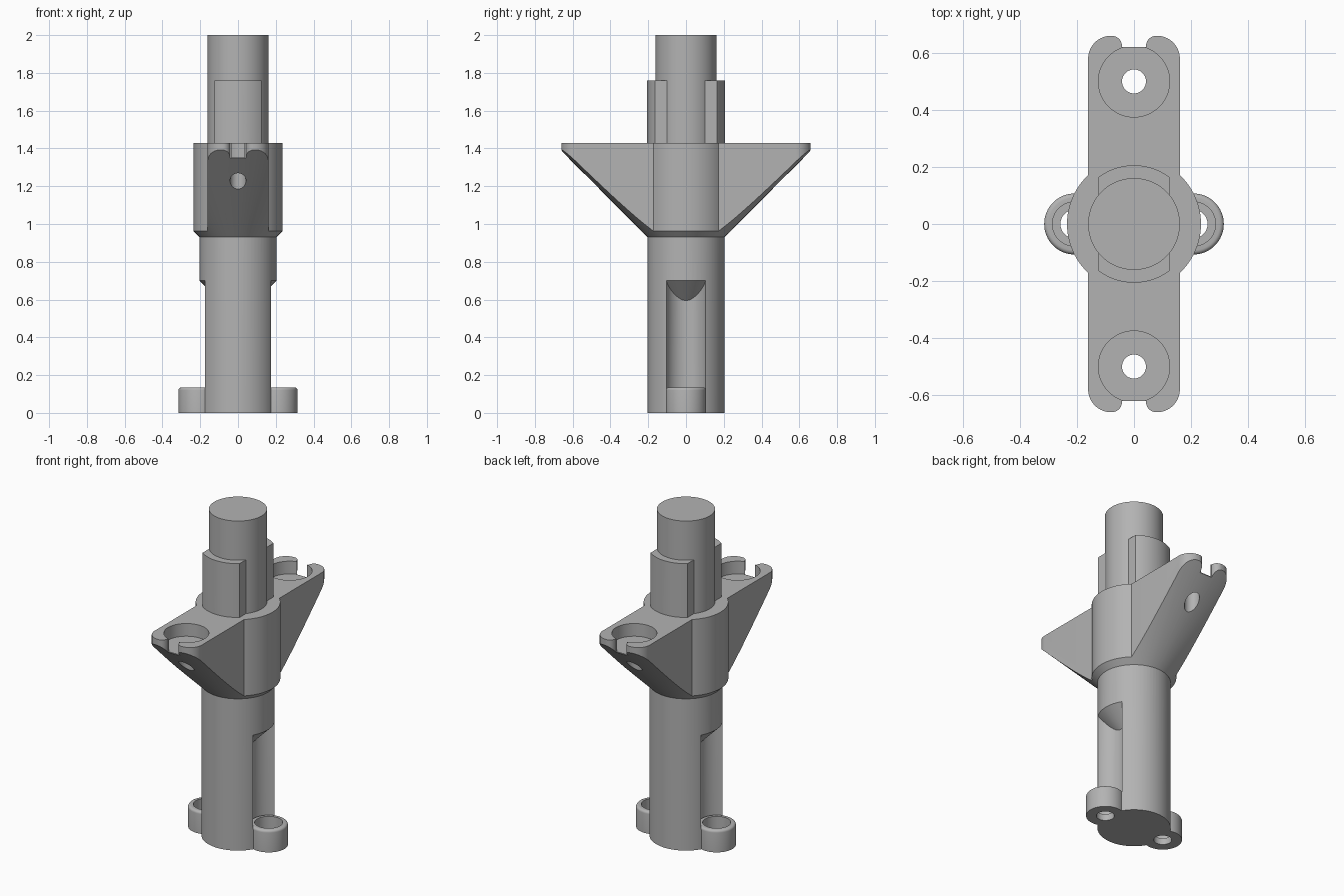
import bpy
import bmesh
from math import cos, sin, pi, radians
from mathutils import Matrix, Vector

if "Cube" in bpy.data.objects:
    bpy.data.objects.remove(bpy.data.objects["Cube"], do_unlink=True)

grey = bpy.data.materials.new("plain_grey")
grey.use_nodes = True
grey.diffuse_color = (0.45, 0.45, 0.45, 1)
grey.node_tree.nodes["Principled BSDF"].inputs["Base Color"].default_value = (0.45, 0.45, 0.45, 1)


def add_object(name, bm):
    bmesh.ops.recalc_face_normals(bm, faces=bm.faces)
    mesh = bpy.data.meshes.new(name)
    bm.to_mesh(mesh)
    bm.free()
    mesh.materials.append(grey)
    obj = bpy.data.objects.new(name, mesh)
    bpy.context.collection.objects.link(obj)
    return obj


def lathe(name, profile, x=0, y=0, sides=96):
    """Closed solid turned around a vertical axis from (radius, height) pairs."""
    bm = bmesh.new()
    rings = []
    for r, z in profile:
        rings.append([bm.verts.new((x + r * cos(2 * pi * i / sides),
                                    y + r * sin(2 * pi * i / sides), z)) for i in range(sides)])
    for low, high in zip(rings, rings[1:]):
        for i in range(sides):
            j = (i + 1) % sides
            bm.faces.new((low[i], low[j], high[j], high[i]))
    bm.faces.new(rings[0][::-1])
    bm.faces.new(rings[-1])
    return add_object(name, bm)


def prism(name, outline, z0, z1):
    """Plan outline pulled up from z0 to z1."""
    bm = bmesh.new()
    face = bm.faces.new([bm.verts.new((x, y, z0)) for x, y in outline])
    top = bmesh.ops.extrude_face_region(bm, geom=[face])["geom"]
    bmesh.ops.translate(bm, vec=(0, 0, z1 - z0),
                        verts=[v for v in top if isinstance(v, bmesh.types.BMVert)])
    return add_object(name, bm)


def combine(target, tool, operation):
    """Apply an exact boolean and discard the tool."""
    mod = target.modifiers.new("combine", "BOOLEAN")
    mod.operation = operation
    mod.solver = "EXACT"
    mod.object = tool
    tool.hide_render = True
    bpy.context.view_layer.objects.active = target
    bpy.ops.object.modifier_apply(modifier=mod.name)
    bpy.data.objects.remove(tool, do_unlink=True)


def arc(cx, cy, r, start, end, steps=10):
    angles = [radians(start + (end - start) * i / steps) for i in range(steps + 1)]
    return [(cx + r * cos(a), cy + r * sin(a)) for a in angles]


BODY, COLLAR, SHAFT, TOP = 0.203, 0.235, 0.161, 1.43
WING, TIP, SLOT = 0.161, 0.66, 0.042

# Stepped column with its collar and upper shaft
column = lathe("column", [(BODY, 0), (BODY, 0.93), (COLLAR, 0.962), (COLLAR, TOP),
                          (SHAFT, TOP), (SHAFT, 2)], sides=128)

# Keys on the front and back of the shaft
keys = lathe("keys", [(BODY + 0.003, 1.4), (BODY + 0.003, 1.76)], sides=128)
combine(keys, prism("key_width", [(-0.125, -0.3), (0.125, -0.3), (0.125, 0.3), (-0.125, 0.3)],
                    1.3, 1.9), "INTERSECT")
combine(column, keys, "UNION")

# Wing plate: two notched, rounded ends trimmed underneath by a cone
lobe = (arc(WING - 0.08, TIP - 0.08, 0.08, 0, 90)
        + arc(SLOT + 0.036, TIP - 0.036, 0.036, 90, 180) + [(SLOT, 0.62)])
back_end = lobe + [(-x, y) for x, y in reversed(lobe)]
wings = prism("wings", back_end + [(-x, -y) for x, y in back_end], 0.9, TOP)
combine(wings, lathe("cone_trim", [(BODY, 0.93), (BODY + 0.6, 1.53)], sides=192), "INTERSECT")
for side in (-1, 1):
    combine(wings, lathe("wing_bore", [(0.042, 0.8), (0.042, 1.352), (0.125, 1.352), (0.125, 1.6)],
                         y=side * 0.5, sides=64), "DIFFERENCE")
combine(column, wings, "UNION")

# Side grooves with cone-shaped tops, and the screw lugs below them
for side in (-1, 1):
    x = side * 0.208
    groove = lathe("groove", [(0.11, 0.12), (0.11, 0.85)], x=x, sides=64)
    combine(groove, lathe("groove_roof", [(0.003, 0.5), (0.453, 0.95)], sides=128), "DIFFERENCE")
    combine(column, groove, "DIFFERENCE")
    edge = [(0.092 + dx, 0.12 + dz) for dx, dz in arc(0, 0, 0.015, 0, 90, 5)]
    combine(column, lathe("lug", [(0.107, 0)] + edge, x=x, sides=64), "UNION")
    combine(column, lathe("lug_bore", [(0.05, -0.1), (0.05, 0.04), (0.078, 0.04), (0.078, 0.2)],
                          x=x, sides=64), "DIFFERENCE")

column.name = "column_with_wings"
bpy.ops.object.select_all(action="DESELECT")
column.select_set(True)
bpy.context.view_layer.objects.active = column
bpy.ops.object.shade_smooth_by_angle(angle=radians(25))
